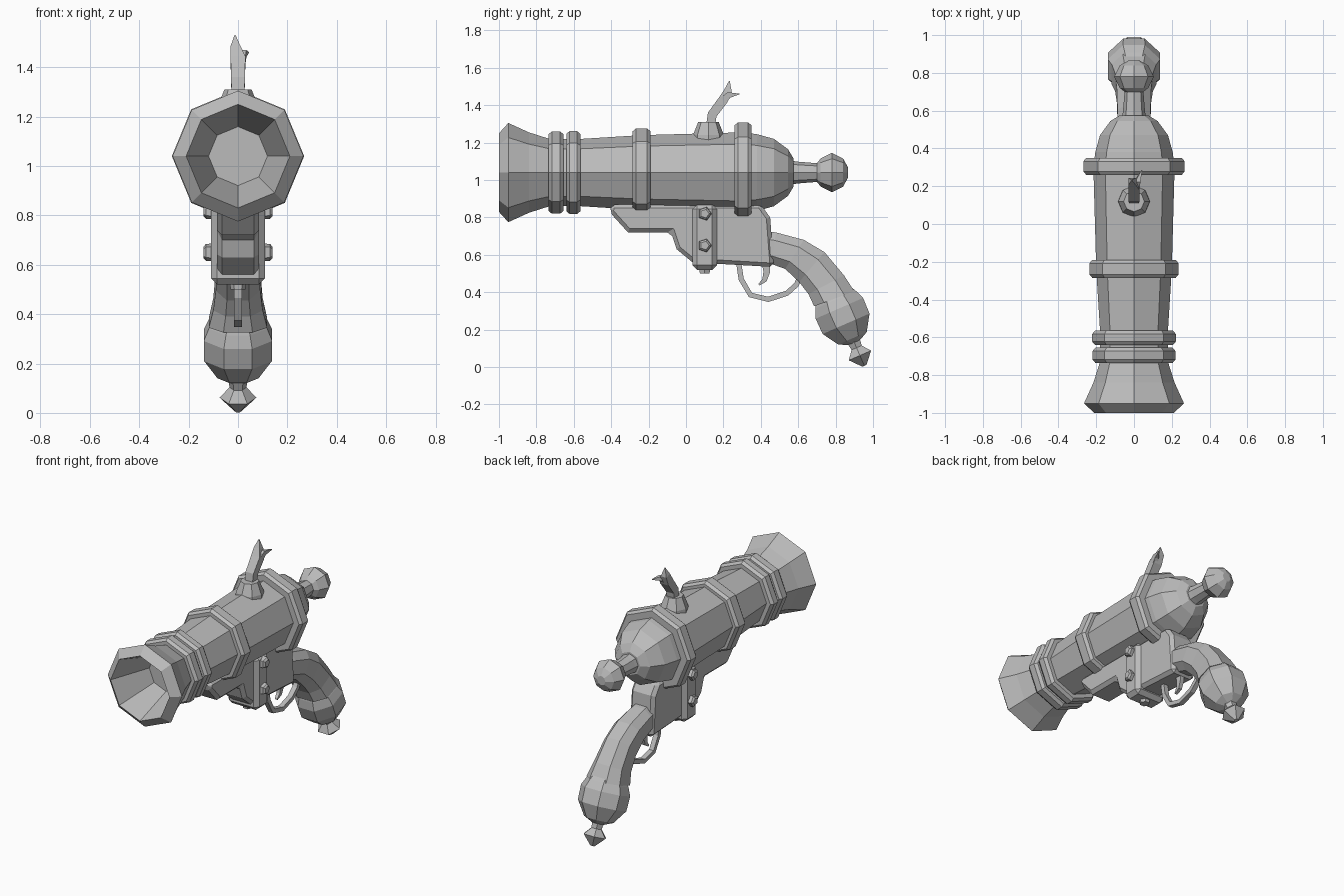
import bpy, bmesh, math
from mathutils import Vector

if "Cube" in bpy.data.objects:
    bpy.data.objects.remove(bpy.data.objects["Cube"])

gray = bpy.data.materials.new("gray_metal")
gray.diffuse_color = (0.5, 0.5, 0.5, 1)
gray.use_nodes = True
gray.node_tree.nodes["Principled BSDF"].inputs["Base Color"].default_value = gray.diffuse_color
AXIS_Z = 1.04  # height of the barrel axis


def finish(name, bm, bevel=0):
    bmesh.ops.recalc_face_normals(bm, faces=bm.faces)
    mesh = bpy.data.meshes.new(name)
    bm.to_mesh(mesh)
    bm.free()
    mesh.materials.append(gray)
    ob = bpy.data.objects.new(name, mesh)
    bpy.context.collection.objects.link(ob)
    if bevel:
        mod = ob.modifiers.new("chamfer", 'BEVEL')
        mod.width, mod.segments = bevel, 1
        mod.limit_method, mod.angle_limit = 'ANGLE', math.radians(50)
    return ob


def loft(name, rings):
    """Skin a list of equal-sized point rings and cap both ends."""
    bm = bmesh.new()
    vs = [[bm.verts.new(p) for p in ring] for ring in rings]
    n = len(vs[0])
    for a, b in zip(vs, vs[1:]):
        for i in range(n):
            j = (i + 1) % n
            bm.faces.new((a[i], a[j], b[j], b[i]))
    bm.faces.new(vs[0])
    bm.faces.new(vs[-1])
    return finish(name, bm)


def turned(name, origin, axis, profile, sides=8, phase=0.0):
    """Turn a (distance, radius) profile around an axis."""
    o, d = Vector(origin), Vector(axis).normalized()
    u = Vector((0, 1, 0)) if abs(d.x) > 0.9 else Vector((1, 0, 0))
    w = d.cross(u)
    angles = [math.tau * (i + phase) / sides for i in range(sides)]
    loft(name, [[o + d * s + (u * math.cos(a) + w * math.sin(a)) * r
                 for a in angles] for s, r in profile])


def prism(name, outline, half, bevel=0):
    """Side outline (y, z) extruded across x."""
    bm = bmesh.new()
    face = bm.faces.new([bm.verts.new((-half, y, z)) for y, z in outline])
    ext = bmesh.ops.extrude_face_region(bm, geom=[face])["geom"]
    for v in ext:
        if isinstance(v, bmesh.types.BMVert):
            v.co.x = half
    return finish(name, bm, bevel)


def bar(name, path, sides=4):
    """Tapering bar through (x, y, z, half width, half thickness) stations."""
    pts = [Vector(p[:3]) for p in path]
    rings = []
    for k, p in enumerate(path):
        t = (pts[min(k + 1, len(pts) - 1)] - pts[max(k - 1, 0)]).normalized()
        nrm = Vector((1, 0, 0)).cross(t).normalized()
        ring = []
        for i in range(sides):
            a = math.tau * (i + 0.5) / sides
            q = 1 / math.cos(math.pi / sides)
            ring.append(pts[k] + Vector((p[3] * q * math.cos(a), 0, 0))
                        + nrm * p[4] * q * math.sin(a))
        rings.append(ring)
    loft(name, rings)


# Barrel with flared hollow muzzle and domed breech
turned("barrel", (0, 0, AXIS_Z), (0, 1, 0), [
    (-0.62, 0.08), (-1.0, 0.21), (-0.95, 0.265), (-0.84, 0.215), (-0.73, 0.18),
    (-0.56, 0.18), (-0.24, 0.2), (0.3, 0.215), (0.38, 0.205),
    (0.47, 0.18), (0.545, 0.125), (0.575, 0.075)])

# Raised reinforcing rings
for name, y0, y1, r in [("front_ring", -0.735, -0.655, 0.22),
                        ("second_ring", -0.64, -0.565, 0.222),
                        ("middle_ring", -0.285, -0.19, 0.236),
                        ("breech_ring", 0.26, 0.35, 0.268)]:
    turned(name, (0, 0, AXIS_Z), (0, 1, 0), [
        (y0, r - 0.05), (y0, r - 0.015), (y0 + 0.018, r),
        (y1 - 0.018, r), (y1, r - 0.015), (y1, r - 0.05)])

# Rear knob on its neck
turned("rear_knob", (0, 0, AXIS_Z), (0, 1, 0), [
    (0.55, 0.065), (0.60, 0.058), (0.70, 0.05), (0.72, 0.075),
    (0.78, 0.105), (0.84, 0.075), (0.865, 0.03)])

# Fuse socket and forked fuse
turned("fuse_socket", (0, 0.12, 0), (0, 0, 1), [
    (1.2, 0.085), (1.24, 0.083), (1.31, 0.055)])
bar("fuse", [(0, 0.13, 1.28, 0.026, 0.024), (0, 0.14, 1.35, 0.028, 0.025),
             (0, 0.2, 1.43, 0.03, 0.026), (-0.01, 0.225, 1.48, 0.02, 0.02),
             (-0.012, 0.232, 1.53, 0.002, 0.002)])
bar("fuse_prong", [(0.01, 0.18, 1.41, 0.018, 0.022),
                   (0.02, 0.23, 1.455, 0.014, 0.016),
                   (0.042, 0.285, 1.46, 0.002, 0.002)])

# Wooden stock under the barrel
prism("stock", [(-0.40, 0.87), (-0.41, 0.83), (-0.31, 0.72), (-0.08, 0.72),
                (-0.05, 0.63), (0.035, 0.56), (0.47, 0.535), (0.45, 0.80),
                (0.40, 0.87)], 0.085, 0.03)

# Strap around the stock with bolts
prism("strap", [(0.035, 0.87), (0.035, 0.52), (0.165, 0.52), (0.165, 0.87)],
      0.11, 0.025)
for side in (-1, 1):
    for z in (0.82, 0.65):
        turned("strap_bolt", (0, 0.1, z), (side, 0, 0),
               [(0.1, 0.038), (0.13, 0.036), (0.14, 0.024)], 5)
turned("lower_bolt", (0, 0.1, 0), (0, 0, 1), [(0.5, 0.03), (0.54, 0.035)], 6)

# Curved grip: stations of (top edge, bottom edge, half width)
grip = []
for (ty, tz), (by, bz), w in [
        ((0.41, 0.73), (0.41, 0.555), 0.075), ((0.48, 0.72), (0.46, 0.55), 0.08),
        ((0.63, 0.68), (0.53, 0.525), 0.088), ((0.74, 0.615), (0.605, 0.455), 0.09),
        ((0.845, 0.49), (0.655, 0.39), 0.10), ((0.90, 0.405), (0.685, 0.325), 0.118)]:
    top, bot = Vector((0, ty, tz)), Vector((0, by, bz))
    ring = []
    for x, f in [(-0.5, 0), (0.5, 0), (1, 0.25), (1, 0.75),
                 (0.5, 1), (-0.5, 1), (-1, 0.75), (-1, 0.25)]:
        ring.append(top.lerp(bot, f) + Vector((x * w, 0, 0)))
    grip.append(ring)
loft("grip", grip)

# Bulbous pommel and flared finial
turned("pommel", (0, 0.80, 0.36), (0, 0.4, -0.917), [
    (-0.05, 0.1), (0.0, 0.128), (0.05, 0.15), (0.14, 0.148), (0.225, 0.09),
    (0.25, 0.035)], 8, 0.5)
turned("finial", (0, 0.80, 0.36), (0, 0.4, -0.917), [
    (0.22, 0.045), (0.28, 0.034), (0.325, 0.075), (0.385, 0.014)], 6)

# Trigger guard and trigger
bar("trigger_guard", [(0, y, z, 0.016, 0.014) for y, z in [
    (0.28, 0.57), (0.295, 0.47), (0.345, 0.385), (0.44, 0.362),
    (0.54, 0.395), (0.59, 0.44), (0.61, 0.48)]])
bar("trigger", [(0, 0.425, 0.57, 0.014, 0.022), (0, 0.432, 0.51, 0.014, 0.018),
                (0, 0.42, 0.465, 0.012, 0.013), (0, 0.39, 0.44, 0.008, 0.005)])
